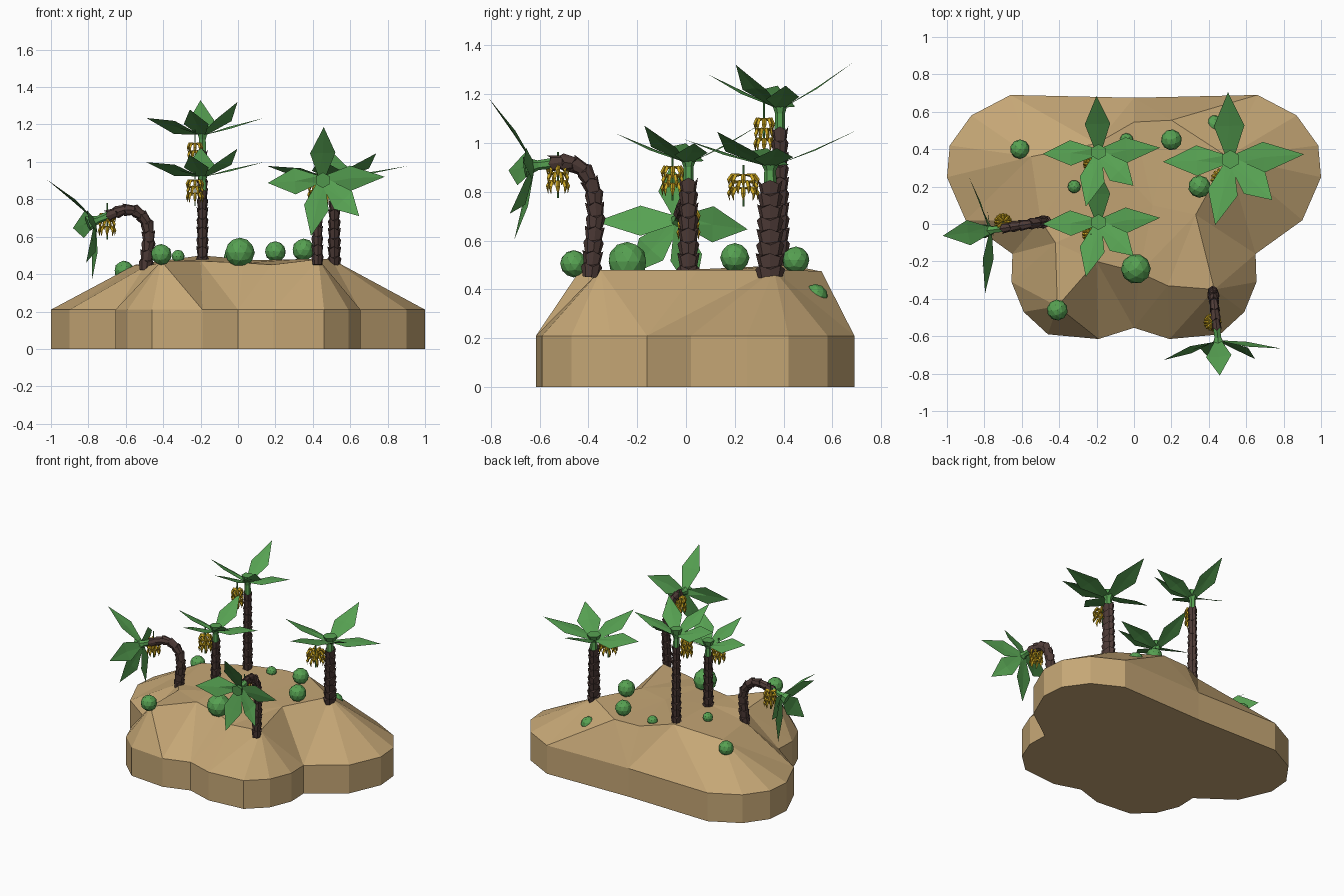
import bpy, bmesh, math
from mathutils import Vector, Matrix
from mathutils.geometry import delaunay_2d_cdt

if "Cube" in bpy.data.objects:
    bpy.data.objects.remove(bpy.data.objects["Cube"])


def material(name, rgb):
    m = bpy.data.materials.new(name)
    m.diffuse_color = (*rgb, 1)
    m.use_nodes = True
    m.node_tree.nodes["Principled BSDF"].inputs["Base Color"].default_value = m.diffuse_color
    return m


SAND = material("sand", (0.56, 0.385, 0.18))
GREEN = material("leaf green", (0.095, 0.36, 0.085))
BARK = material("bark brown", (0.08, 0.046, 0.04))
YELLOW = material("banana yellow", (0.60, 0.38, 0.015))


def add(name, verts, faces, mat, fix=True):
    me = bpy.data.meshes.new(name)
    me.from_pydata([tuple(v) for v in verts], [], faces)
    bm = bmesh.new()
    bm.from_mesh(me)
    if fix:
        bmesh.ops.recalc_face_normals(bm, faces=bm.faces)
    bm.to_mesh(me)
    bm.free()
    me.materials.append(mat)
    ob = bpy.data.objects.new(name, me)
    bpy.context.collection.objects.link(ob)
    return ob


def tube(rings):
    """Vertices and faces of a capped loft through equal rings."""
    n = len(rings[0])
    verts = [v for r in rings for v in r]
    faces = [(k * n + i, k * n + (i + 1) % n, (k + 1) * n + (i + 1) % n, (k + 1) * n + i)
             for k in range(len(rings) - 1) for i in range(n)]
    faces += [tuple(range(n)), tuple(range(len(verts) - n, len(verts)))]
    return verts, faces


def ring(c, a, b, ra, rb, n):
    return [c + a * ra * math.cos(math.tau * i / n) + b * rb * math.sin(math.tau * i / n)
            for i in range(n)]


# --- island: lobed outline with vertical wall and faceted hills on top
half = [(0.0, -0.555), (0.19, -0.615), (0.46, -0.59), (0.59, -0.47), (0.655, -0.31),
        (0.65, -0.16), (0.90, 0.02), (1.0, 0.25), (0.985, 0.42), (0.87, 0.58),
        (0.66, 0.69), (0.0, 0.675)]
rim = half + [(-x, y) for x, y in half[-2:0:-1]]
hills = [(-0.55, 0.36, 0.45), (-0.2, 0.43, 0.50), (0, 0.545, 0.475), (0.2, 0.555, 0.475),
         (0.5, 0.36, 0.48), (0.33, 0.05, 0.48), (0.43, -0.35, 0.48), (0.18, -0.33, 0.45),
         (0.03, -0.26, 0.46), (-0.2, -0.2, 0.47), (-0.41, -0.44, 0.47), (-0.42, -0.1, 0.46),
         (-0.5, 0.02, 0.44), (-0.19, 0.0, 0.48), (0.1, 0.1, 0.475)]
N = len(rim)
pts = [Vector(p) for p in rim] + [Vector(p[:2]) for p in hills]
zs = [0.21] * N + [p[2] for p in hills]
v2, _, tris, orig, _, _ = delaunay_2d_cdt(pts, [], [list(range(N))], 1, 1e-5)
verts = [(v.x, v.y, zs[o[0]] if o else 0.21) for v, o in zip(v2, orig)]
index = {o[0]: i for i, o in enumerate(orig) if o}
base = len(verts)
verts += [(x, y, 0) for x, y in rim]
faces = [tuple(t) for t in tris]
faces += [(index[i], index[(i + 1) % N], base + (i + 1) % N, base + i) for i in range(N)]
faces.append(tuple(range(base, base + N)))
add("island", verts, faces, SAND)

# --- round bushes
bushes = [(-0.61, 0.40, 0.42, 0.052), (-0.32, 0.20, 0.495, 0.035), (-0.04, 0.45, 0.49, 0.036),
          (0.20, 0.45, 0.52, 0.056), (0.43, 0.53, 0.37, 0.052), (0.35, 0.20, 0.53, 0.06),
          (0.01, -0.24, 0.515, 0.08), (-0.41, -0.46, 0.505, 0.056)]
for k, (x, y, z, r) in enumerate(bushes):
    bm = bmesh.new()
    bmesh.ops.create_icosphere(bm, subdivisions=2, radius=r,
                               matrix=Matrix.Translation((x, y, z)) @ Matrix.Rotation(k, 4, 'Z'))
    bmesh.ops.dissolve_limit(bm, angle_limit=0.2, verts=bm.verts, edges=bm.edges)
    me = bpy.data.meshes.new(f"bush_{k}")
    bm.to_mesh(me)
    bm.free()
    me.materials.append(GREEN)
    bpy.context.collection.objects.link(bpy.data.objects.new(f"bush_{k}", me))


def resample(path, step):
    """Evenly spaced points along a 2D polyline."""
    path = [Vector(p) for p in path]
    total = sum((b - a).length for a, b in zip(path, path[1:]))
    count = max(2, round(total / step))
    out = []
    for i in range(count + 1):
        d = total * i / count
        for a, b in zip(path, path[1:]):
            seg = (b - a).length
            if d <= seg + 1e-6:
                out.append(a.lerp(b, min(1, d / seg)))
                break
            d -= seg
    return out


# leaf: direction in degrees, length, tip height, roll of the blade
LEAVES = [(92, 0.30, 0.27, 0), (4, 0.33, 0.175, 0.005), (182, 0.30, 0.175, 0.035),
          (257, 0.30, 0.22, 0), (316, 0.26, 0.26, 0)]


def palm(name, foot, heading, path, rn, rs, size, rise, bunch, flat=1.0):
    h = math.radians(heading)
    d, up = Vector((math.cos(h), math.sin(h), 0)), Vector((0, 0, 1))
    s = up.cross(d)
    foot = Vector((*foot, 0))
    p2 = resample(path, 0.05)
    centre = [foot + d * u + up * z for u, z in p2]

    def frame(i):
        t = (centre[min(i + 1, len(centre) - 1)] - centre[max(i - 1, 0)]).normalized()
        return t, t.cross(s)

    # trunk: stacked flaring segments with jagged upper lips
    rings = []
    for i in range(len(centre) - 1):
        f = 1.12 - 0.25 * i / len(centre)
        t, n = frame(i)
        rings.append(ring(centre[i], n, s, rn * f * 0.8, rs * f * 0.8, 8))
        t, n = frame(i + 1)
        lip = ring(centre[i + 1], n, s, rn * f * 1.05, rs * f * 1.05, 8)
        rings.append([p + t * (0.008 if (j + i) % 2 else -0.008) for j, p in enumerate(lip)])
    add(name + "_trunk", *tube(rings), BARK)

    # crown: flaring green heart and five pointed leaves
    c = centre[-1]
    t, n = frame(len(centre) - 1)
    add(name + "_heart", *tube([ring(c + t * a * size * rise, n, s, r * size, r * size, 6)
                                for a, r in ((-0.01, 0.022), (0.06, 0.02), (0.13, 0.042))]), GREEN)
    verts, faces = [], []
    for ang, length, tip, roll in LEAVES:
        a = math.radians(ang)
        out = s * math.cos(a) + n * math.sin(a)
        side = n * math.cos(a) - s * math.sin(a)
        mid = 0.09 + (tip - 0.09) * 0.4
        k = len(verts)
        for r, w, z in ((0.015, -0.02, 0.085), (0.015, 0.02, 0.085), (0.15, -0.068, mid - roll),
                        (0.15, 0.068, mid + roll), (0.15, 0, mid + 0.006), (length, 0, tip)):
            verts.append(c + (out * r + side * w + t * z * rise) * size)
        faces += [(k, k + 2, k + 4), (k, k + 4, k + 1), (k + 1, k + 4, k + 3),
                  (k + 2, k + 5, k + 4), (k + 4, k + 5, k + 3)]
    add(name + "_leaves", verts, faces, GREEN, fix=False)

    # hanging stalk and tiers of curved bananas
    b = Vector(bunch)
    X, Y = Vector((1, 0, 0)), Vector((0, 1, 0))
    add(name + "_stalk", *tube([ring(b + up * z, X, Y, 0.004, 0.004, 5)
                                for z in (-0.085, 0.13 * rise)]), GREEN)
    verts, faces = [], []
    for tier in range(3):
        for j in range(8):
            a = math.tau * (j + tier / 2) / 8
            out = Vector((math.cos(a), math.sin(a), 0))
            side = up.cross(out)
            rr = []
            for r, z, w in ((0.006, 0.018, 0.004), (0.032, 0.016, 0.009),
                            (0.044, -0.008, 0.009), (0.040, -0.032, 0.002)):
                q = b + out * r * size / flat ** 0.7 + up * (z + (tier - 1) * 0.034 * flat)
                rr.append(ring(q, (out * 0.6 + up * 0.8), side, w, w, 4))
            v, f = tube(rr)
            k = len(verts)
            verts += v
            faces += [tuple(i + k for i in g) for g in f]
    add(name + "_bananas", verts, faces, YELLOW)


# --- three upright palms and two bent ones
palm("back_palm", (-0.19, 0.385), -90, [(0, 0.44), (0, 1.06)],
     0.036, 0.029, 1.0, 1.0, (-0.23, 0.32, 1.04), 1.2)
palm("middle_palm", (-0.19, 0.01), -90, [(0, 0.44), (0, 0.85)],
     0.040, 0.029, 1.0, 0.85, (-0.23, -0.055, 0.85))
palm("right_palm", (0.515, 0.345), -90, [(0, 0.44), (0, 0.84)],
     0.052, 0.032, 1.2, 0.66, (0.475, 0.235, 0.825), 0.8)
palm("front_palm", (0.425, -0.39), -84,
     [(0, 0.45), (-0.02, 0.7), (-0.01, 0.82), (0.03, 0.89), (0.09, 0.925), (0.17, 0.915)],
     0.037, 0.028, 1.0, 0.8, (0.42, -0.525, 0.86))
palm("left_palm", (-0.495, 0.01), 189,
     [(0, 0.42), (-0.02, 0.6), (-0.005, 0.69), (0.05, 0.74), (0.12, 0.745), (0.21, 0.71)],
     0.034, 0.030, 1.0, 0.85, (-0.70, 0.01, 0.67))
